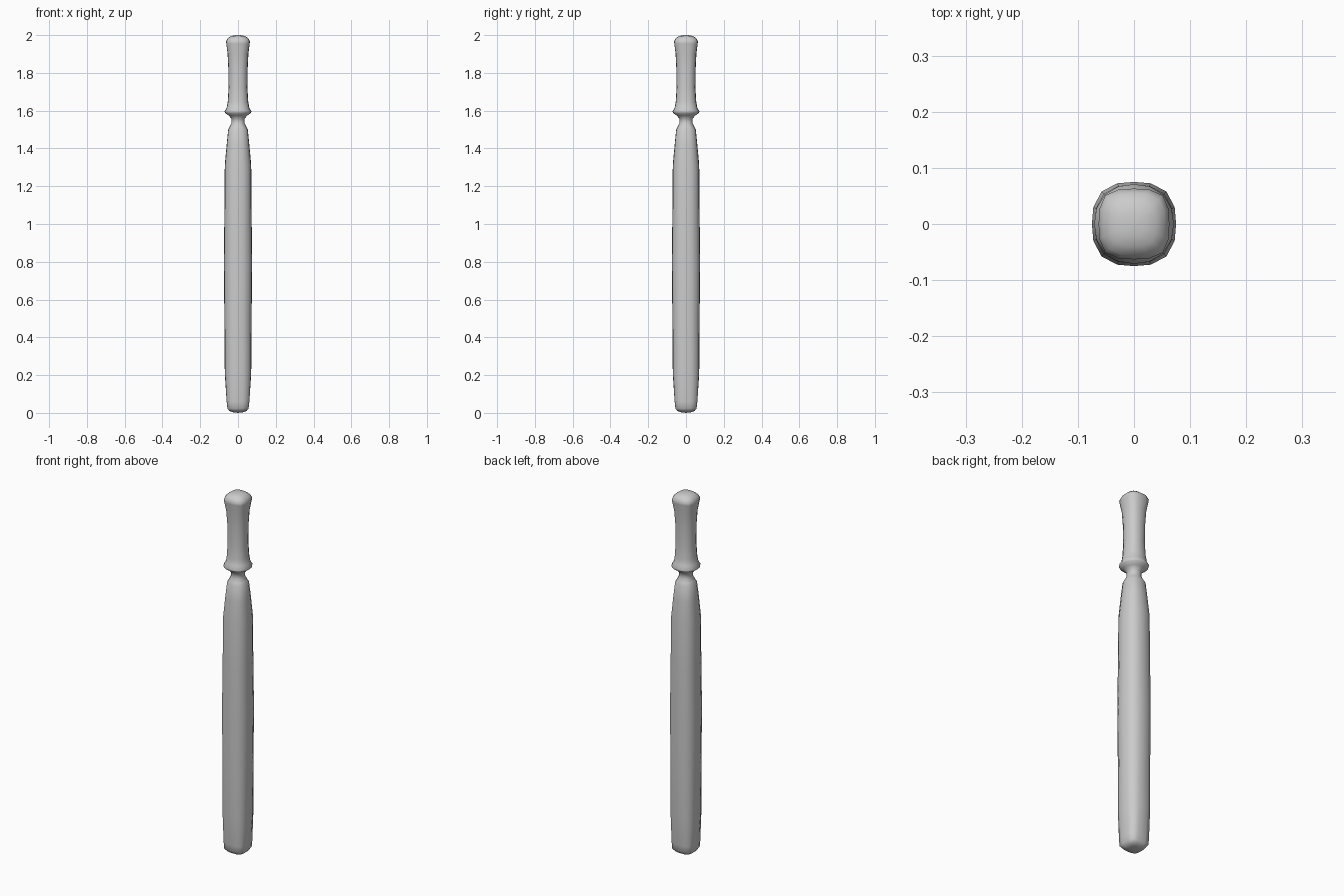
import bpy, bmesh, math

if "Cube" in bpy.data.objects:
    bpy.data.objects.remove(bpy.data.objects["Cube"])

SIDES = 16


def ring(bm, z, half, q):
    """Rounded-square ring; q is corner distance divided by flat half-width."""
    n = 1 / (0.5 - math.log2(q))
    verts = []
    for k in range(SIDES):
        a = 2 * math.pi * k / SIDES
        c, s = math.cos(a), math.sin(a)
        r = half * (abs(c) ** n + abs(s) ** n) ** (-1 / n)
        verts.append(bm.verts.new((r * c, r * s, z)))
    return verts


def loft(name, sections, z_bottom, z_top):
    bm = bmesh.new()
    rings = [ring(bm, *s) for s in sections]
    for lo, hi in zip(rings, rings[1:]):
        for i in range(SIDES):
            j = (i + 1) % SIDES
            bm.faces.new((lo[i], lo[j], hi[j], hi[i]))
    # domed ends
    for end, z in ((rings[0], z_bottom), (rings[-1], z_top)):
        tip = bm.verts.new((0, 0, z))
        for i in range(SIDES):
            bm.faces.new((end[i], end[(i + 1) % SIDES], tip))
    bmesh.ops.recalc_face_normals(bm, faces=bm.faces)
    mesh = bpy.data.meshes.new(name)
    bm.to_mesh(mesh)
    bm.free()
    obj = bpy.data.objects.new(name, mesh)
    bpy.context.collection.objects.link(obj)
    bpy.context.view_layer.objects.active = obj
    obj.select_set(True)
    bpy.ops.object.shade_smooth_by_angle(angle=math.radians(60))
    obj.select_set(False)
    return obj


# z, half-width, corner ratio
profile = [
    # base and club body
    (0.004, 0.030, 1.15), (0.010, 0.046, 1.2), (0.024, 0.056, 1.26),
    (0.06, 0.060, 1.22), (0.21, 0.070, 1.12), (0.50, 0.072, 1.10),
    (0.80, 0.075, 1.09), (1.05, 0.072, 1.09), (1.31, 0.070, 1.09),
    (1.42, 0.060, 1.09), (1.50, 0.052, 1.08),
    # narrow neck
    (1.515, 0.044, 1.05), (1.535, 0.035, 1.04), (1.558, 0.035, 1.04),
    # flared guard
    (1.575, 0.050, 1.04), (1.588, 0.069, 1.04), (1.597, 0.071, 1.04),
    (1.615, 0.060, 1.05),
    # grip
    (1.65, 0.054, 1.06), (1.72, 0.050, 1.06), (1.82, 0.051, 1.06),
    (1.90, 0.055, 1.09),
    # rounded pommel
    (1.955, 0.062, 1.15), (1.966, 0.063, 1.15), (1.982, 0.055, 1.14),
    (1.994, 0.040, 1.12), (1.999, 0.020, 1.08),
]
loft("baton", profile, 0.0, 2.0)
